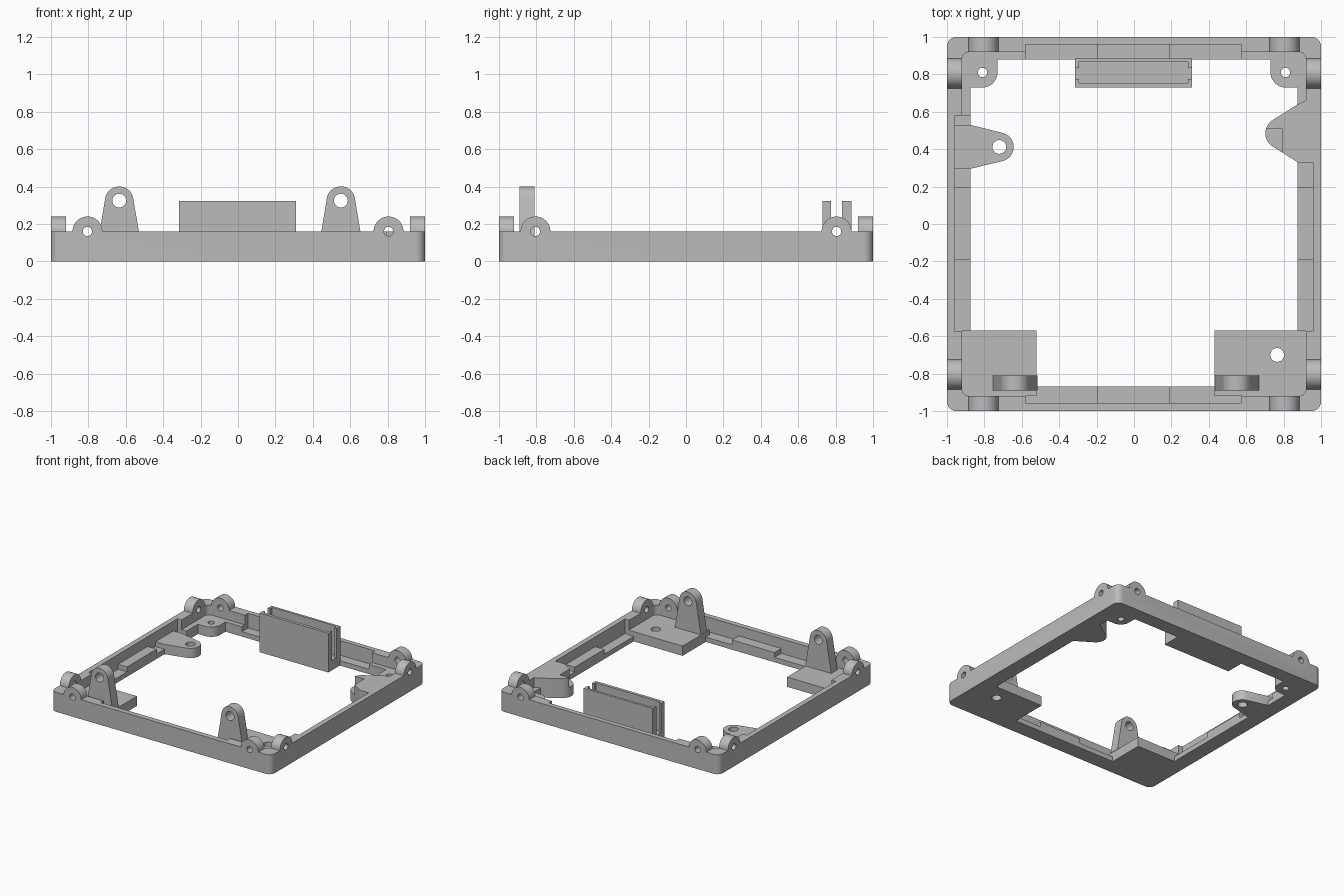
import bpy, bmesh, math
from math import sin, cos, radians

cube = bpy.data.objects.get("Cube")
if cube:
    bpy.data.objects.remove(cube, do_unlink=True)

grey = bpy.data.materials.new("plain_grey")
grey.use_nodes = True
grey.diffuse_color = (0.5, 0.5, 0.5, 1)
grey.node_tree.nodes["Principled BSDF"].inputs["Base Color"].default_value = (0.5, 0.5, 0.5, 1)

PLANES = {"z": lambda u, v, w: (u, v, w),
          "y": lambda u, v, w: (u, w, v),
          "x": lambda u, v, w: (w, u, v)}


def arc(u, v, r, start, end, steps=16):
    return [(u + r * cos(radians(start + (end - start) * i / steps)),
             v + r * sin(radians(start + (end - start) * i / steps))) for i in range(steps + 1)]


def rounded(half, r):
    pts = []
    for sx, sy, a in ((1, 1, 0), (-1, 1, 90), (-1, -1, 180), (1, -1, 270)):
        pts += arc(sx * (half - r), sy * (half - r), r, a, a + 90, 6)
    return pts


def prism(name, pts, lo, hi, axis="z"):
    """Extrude a flat outline from lo to hi along an axis."""
    bm = bmesh.new()
    place = PLANES[axis]
    base = bm.faces.new([bm.verts.new(place(u, v, lo)) for u, v in pts])
    ext = bmesh.ops.extrude_face_region(bm, geom=[base])
    top = [g for g in ext["geom"] if isinstance(g, bmesh.types.BMVert)]
    a, b = place(0, 0, lo), place(0, 0, hi)
    bmesh.ops.translate(bm, verts=top, vec=[q - p for p, q in zip(a, b)])
    bmesh.ops.recalc_face_normals(bm, faces=bm.faces)
    mesh = bpy.data.meshes.new(name)
    bm.to_mesh(mesh)
    bm.free()
    mesh.materials.append(grey)
    obj = bpy.data.objects.new(name, mesh)
    bpy.context.collection.objects.link(obj)
    return obj


def box(name, x0, x1, y0, y1, z0, z1):
    return prism(name, [(x0, y0), (x1, y0), (x1, y1), (x0, y1)], z0, z1)


def rod(u, v, r, lo, hi, axis="z"):
    return prism("hole_cutter", arc(u, v, r, 0, 345, 23), lo, hi, axis)


def activate(obj):
    bpy.ops.object.select_all(action="DESELECT")
    obj.select_set(True)
    bpy.context.view_layer.objects.active = obj


def cut(obj, *cutters):
    activate(obj)
    for c in cutters:
        mod = obj.modifiers.new("cut", "BOOLEAN")
        mod.operation = "DIFFERENCE"
        mod.solver = "EXACT"
        mod.object = c
        bpy.ops.object.modifier_apply(modifier=mod.name)
        bpy.data.objects.remove(c, do_unlink=True)


RIM, FLOOR, LOW = 0.16, 0.08, 0.04
EAR = 0.805

# Frame: rounded rim with a stepped inner ledge and clip recesses
frame = prism("frame", rounded(1, 0.05), 0, RIM)
cut(frame,
    box("opening", -0.875, 0.875, -0.87, 0.88, -0.1, 0.3),
    prism("ledge_cutter", rounded(0.92, 0.04), FLOOR, 0.3),
    box("recess_x", -0.957, 0.957, -0.575, 0.58, LOW, 0.3),
    box("recess_y", -0.58, 0.575, -0.957, 0.96, LOW, 0.3))
for s in (-1, 1):
    for axis in "xy":
        cut(frame, rod(s * EAR, RIM, 0.025, -1.1, -0.9, axis),
            rod(s * EAR, RIM, 0.025, 0.9, 1.1, axis))

# Raised pads in the middle of each recess
box("left_pad", 0.875, 0.957, -0.19, 0.195, LOW, FLOOR)
box("right_pad", -0.957, -0.875, -0.19, 0.195, LOW, FLOOR)
box("front_pad", -0.195, 0.19, -0.957, -0.87, LOW, FLOOR)
box("back_pad", -0.195, 0.19, 0.88, 0.96, LOW, FLOOR)

# Hinge ears: two at every corner
for axis in "xy":
    for wall in (-1, 1):
        lo, hi = sorted((wall * 0.92, wall))
        for s in (-1, 1):
            ear = prism("hinge_ear", arc(s * EAR, RIM, 0.08, 0, 180, 24), lo, hi, axis)
            cut(ear, rod(s * EAR, RIM, 0.025, lo - 0.1, hi + 0.1, axis))

# Back corner gussets with screw holes
for s in (-1, 1):
    pts = [(s * 0.925, 0.925), (s * 0.73, 0.925)]
    pts += [(s * x, y) for x, y in arc(0.81, 0.81, 0.08, 180, 270, 10)]
    pts += [(s * 0.925, 0.73)]
    gusset = prism("corner_gusset", pts, 0, FLOOR)
    cut(gusset, rod(s * 0.81, 0.81, 0.025, -0.1, 0.2))

# Front corner platforms
box("front_right_platform", -0.92, -0.52, -0.92, -0.57, 0, FLOOR)
platform = box("front_left_platform", 0.43, 0.92, -0.92, -0.57, 0, FLOOR)
cut(platform, rod(0.765, -0.7, 0.037, -0.1, 0.2))

# Upright lugs on the platforms
for x in (-0.635, 0.55):
    pts = [(x + 0.118, FLOOR)] + arc(x, 0.325, 0.076, 8, 172, 20) + [(x - 0.118, FLOOR)]
    lug = prism("upright_lug", pts, -0.89, -0.81, "y")
    cut(lug, rod(x, 0.325, 0.037, -1, -0.7, "y"))

# Side screw tab
pts = [(-0.957, 0.295), (-0.875, 0.295)] + arc(-0.72, 0.412, 0.077, -76, 76, 16)
pts += [(-0.875, 0.53), (-0.957, 0.53)]
tab = prism("side_tab", pts, 0, FLOOR)
cut(tab, rod(-0.72, 0.412, 0.037, -0.1, 0.2))

# Side bracket level with the rim, with a corner pocket
pts = [(0.96, 0.33), (0.875, 0.33)] + arc(0.785, 0.485, 0.083, 237, 123, 16)
pts += [(0.875, 0.64), (0.92, 0.66), (0.96, 0.66)]
bracket = prism("side_bracket", pts, 0, RIM)
cut(bracket, box("pocket", 0.6, 0.79, 0.3, 0.51, FLOOR, 0.3))

# Card holder: hollow block with slit ends
holder = box("card_holder", -0.315, 0.31, 0.73, 0.885, 0, 0.322)
cut(holder,
    box("cavity", -0.295, 0.29, 0.755, 0.865, FLOOR, 0.5),
    box("slit", -0.5, 0.5, 0.775, 0.835, FLOOR, 0.5))

# Smooth the round surfaces and keep the edges crisp
for obj in list(bpy.context.scene.objects):
    if obj.type == "MESH":
        activate(obj)
        bpy.ops.object.shade_smooth_by_angle(angle=radians(30))
